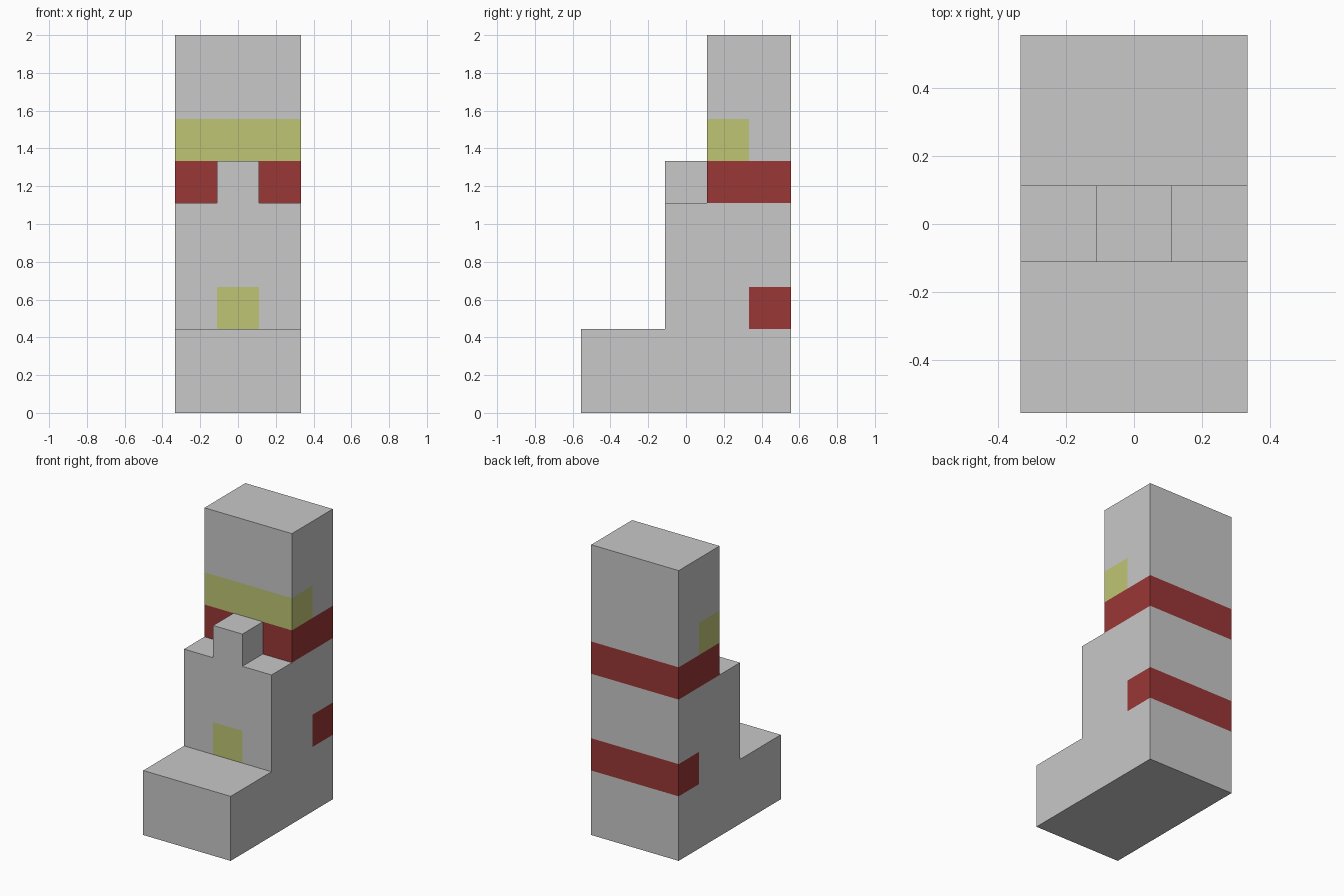
import bpy, bmesh
from mathutils import Vector

if "Cube" in bpy.data.objects:
    bpy.data.objects.remove(bpy.data.objects["Cube"])

U = 2 / 9  # the whole model sits on a 3 x 5 x 9 block grid


def material(name, srgb):
    m = bpy.data.materials.new(name)
    lin = [((c / 255 + 0.055) / 1.055) ** 2.4 for c in srgb]
    m.diffuse_color = (*lin, 1)
    m.use_nodes = True
    m.node_tree.nodes["Principled BSDF"].inputs["Base Color"].default_value = m.diffuse_color
    return m


GREY, RED, YELLOW = range(3)
MATERIALS = [material("grey", (200, 200, 200)),
             material("dark_red", (155, 55, 55)),
             material("olive_yellow", (191, 197, 117))]


def finish(name, bm):
    bmesh.ops.recalc_face_normals(bm, faces=bm.faces)
    mesh = bpy.data.meshes.new(name)
    bm.to_mesh(mesh)
    bm.free()
    for m in MATERIALS:
        mesh.materials.append(m)
    obj = bpy.data.objects.new(name, mesh)
    bpy.context.collection.objects.link(obj)
    return obj


def extrude_profile(points, half_width):
    """Solid from a side profile (y, z in blocks), extruded along x."""
    bm = bmesh.new()
    face = bm.faces.new([bm.verts.new((-half_width * U, y * U, z * U)) for y, z in points])
    out = bmesh.ops.extrude_face_region(bm, geom=[face])["geom"]
    verts = [v for v in out if isinstance(v, bmesh.types.BMVert)]
    bmesh.ops.translate(bm, verts=verts, vec=(2 * half_width * U, 0, 0))
    bmesh.ops.recalc_face_normals(bm, faces=bm.faces)
    return bm


def body_colour(x, y, z):
    """Colour of the block at a position in block units."""
    if 5 < z < 6 and y > 0.5:                     # upper red band
        return RED
    if 2 < z < 3 and y > 1.5:                     # lower red band
        return RED
    if 6 < z < 7 and y < 1.5:                     # yellow brow
        return YELLOW
    if 2 < z < 3 and y < 0.5 and abs(x) < 0.5:    # yellow chest patch
        return YELLOW
    return GREY


# Stepped body: base, torso and head in one profile
body = extrude_profile([(-2.5, 0), (2.5, 0), (2.5, 9), (0.5, 9), (0.5, 5),
                        (-0.5, 5), (-0.5, 2), (-2.5, 2)], 1.5)
cuts = ([((0, 0, z), (0, 0, 1)) for z in (2, 3, 5, 6, 7)]
        + [((0, y, 0), (0, 1, 0)) for y in (-0.5, 0.5, 1.5)]
        + [((x, 0, 0), (1, 0, 0)) for x in (-0.5, 0.5)])
for co, no in cuts:
    bmesh.ops.bisect_plane(body, geom=body.verts[:] + body.edges[:] + body.faces[:],
                           dist=1e-5, plane_co=Vector(co) * U, plane_no=no)
hidden = []
for f in body.faces:
    p = (f.calc_center_median() - f.normal * 0.02) / U   # just inside the face
    f.material_index = body_colour(*p)
    q = (f.calc_center_median() + f.normal * 0.02) / U   # just outside the face
    if abs(q.x) < 0.5 and abs(q.y) < 0.5 and 5 < q.z < 6:
        hidden.append(f)                                 # covered by the nose
bmesh.ops.delete(body, geom=hidden, context="FACES")
finish("stepped_body", body)

# Nose block, open where it meets the body
nose = extrude_profile([(-0.5, 5), (0.5, 5), (0.5, 6), (-0.5, 6)], 0.5)
covered = [f for f in nose.faces if f.normal.z < -0.5 or f.normal.y > 0.5]
bmesh.ops.delete(nose, geom=covered, context="FACES")
bmesh.ops.recalc_face_normals(nose, faces=nose.faces)
finish("nose", nose)
